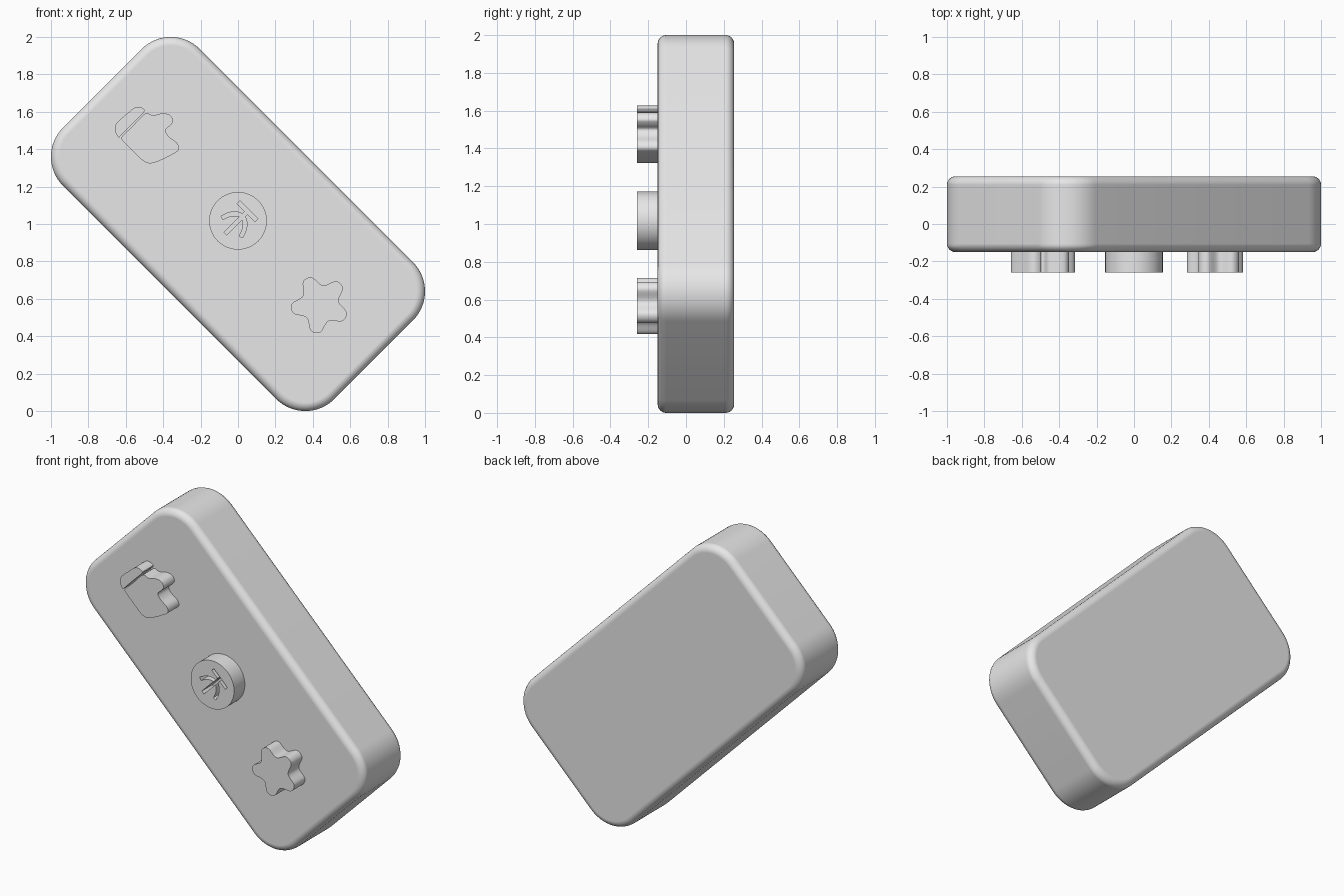
import bpy, bmesh, math
from mathutils import Vector

old = bpy.data.objects.get("Cube")
if old:
    bpy.data.objects.remove(old, do_unlink=True)

grey = bpy.data.materials.new("plain grey")
grey.use_nodes = True
grey.diffuse_color = (0.8, 0.8, 0.8, 1)
grey.node_tree.nodes["Principled BSDF"].inputs["Base Color"].default_value = (0.8, 0.8, 0.8, 1)

S = math.sqrt(0.5)
FRONT, PLATE, BACK = -0.26, -0.15, 0.255   # depths of button faces, body front, body back


def tilt(u, v, centre=(0, 1)):
    """Long axis u / short axis v of the tilted body to (x, z)."""
    return (centre[0] + (u + v) * S, centre[1] + (v - u) * S)


def prism(name, outline, y0, y1):
    """Extrude an (x, z) outline from y0 to y1."""
    bm = bmesh.new()
    face = bm.faces.new([bm.verts.new((x, y0, z)) for x, z in outline])
    ext = bmesh.ops.extrude_face_region(bm, geom=[face])
    bmesh.ops.translate(bm, vec=(0, y1 - y0, 0),
                        verts=[e for e in ext["geom"] if isinstance(e, bmesh.types.BMVert)])
    bmesh.ops.recalc_face_normals(bm, faces=bm.faces)
    mesh = bpy.data.meshes.new(name)
    bm.to_mesh(mesh)
    bm.free()
    mesh.materials.append(grey)
    ob = bpy.data.objects.new(name, mesh)
    bpy.context.collection.objects.link(ob)
    return ob


def activate(ob):
    bpy.ops.object.select_all(action='DESELECT')
    ob.select_set(True)
    bpy.context.view_layer.objects.active = ob


def smooth(ob):
    activate(ob)
    bpy.ops.object.shade_smooth_by_angle(angle=math.radians(35))


def spline(points, closed=True, steps=6):
    """Smooth curve through the points."""
    p = [Vector(q) for q in points]
    if not closed:
        p = [2 * p[0] - p[1]] + p + [2 * p[-1] - p[-2]]
    n = len(p)
    out = []
    for i in (range(n) if closed else range(1, n - 2)):
        a, b, c, d = (p[(i + k) % n] for k in (-1, 0, 1, 2))
        for s in range(steps):
            t = s / steps
            out.append(0.5 * (2 * b + (c - a) * t + (2 * a - 5 * b + 4 * c - d) * t * t
                              + (3 * b - a - 3 * c + d) * t ** 3))
    if not closed:
        out.append(p[-2])
    return out


def stroke(points, width):
    """Outline of a line of constant width."""
    left, right = [], []
    for i, p in enumerate(points):
        d = (points[min(i + 1, len(points) - 1)] - points[max(i - 1, 0)]).normalized()
        n = Vector((-d.y, d.x)) * width / 2
        left.append(p + n)
        right.append(p - n)
    return left + right[::-1]


# Body: tilted slab with round corners and softened rims
A, B, R = 1.026, 0.517, 0.22
outline = []
for k, (su, sv) in enumerate([(1, 1), (-1, 1), (-1, -1), (1, -1)]):
    for s in range(17):
        t = math.radians(90 * k + 90 * s / 16)
        outline.append(tilt(su * (A - R) + R * math.cos(t), sv * (B - R) + R * math.sin(t)))
body = prism("body", outline, PLATE, BACK)
body.data.shade_smooth()
bevel = body.modifiers.new("soft_rim", 'BEVEL')
bevel.width = 0.045
bevel.segments = 6
bevel.limit_method = 'ANGLE'
bevel.angle_limit = math.radians(40)
bevel.harden_normals = True

BASE = PLATE + 0.01   # buttons sink slightly into the body

# Star button
star = []
for k in range(5):
    for off, r in ((-10, 0.150), (10, 0.150), (36, 0.101)):
        t = math.radians(45 + 72 * k + off)
        star.append((0.438 + r * math.cos(t), 0.571 + r * math.sin(t)))
smooth(prism("star_button", spline(star), FRONT, BASE))

# Mitten button: hand with thumb, and a separate cuff
mitten = [(-0.497, 1.590), (-0.455, 1.581), (-0.405, 1.591), (-0.365, 1.583), (-0.347, 1.553),
          (-0.362, 1.527), (-0.388, 1.500), (-0.368, 1.465), (-0.325, 1.432), (-0.317, 1.397),
          (-0.355, 1.370), (-0.415, 1.340), (-0.470, 1.324), (-0.510, 1.340), (-0.565, 1.393),
          (-0.618, 1.447), (-0.620, 1.468), (-0.565, 1.522)]
smooth(prism("mitten_hand", spline(mitten, steps=5), FRONT, BASE))

cuff = [(-0.640, 1.464), (-0.656, 1.495), (-0.654, 1.530), (-0.632, 1.557), (-0.592, 1.591),
        (-0.556, 1.620), (-0.528, 1.626), (-0.502, 1.614), (-0.500, 1.602), (-0.530, 1.571),
        (-0.580, 1.521), (-0.628, 1.471)]
smooth(prism("mitten_cuff", spline(cuff, steps=4), FRONT, BASE))

# Round button with a cut symbol: bar, stem and two curved branches
C = (0, 1.017)
round_button = prism("round_button", [(C[0] + 0.154 * math.cos(math.tau * i / 64),
                                       C[1] + 0.154 * math.sin(math.tau * i / 64))
                                      for i in range(64)], FRONT, BASE)
branch = [(0.004, 0.034), (0.030, 0.022), (0.056, -0.008), (0.072, -0.050)]
strokes = [[Vector((-0.068, 0.072)), Vector((0.068, 0.072))],
           [Vector((0, 0.074)), Vector((0, -0.096))],
           spline(branch, closed=False, steps=4),
           spline([(-u, v) for u, v in branch], closed=False, steps=4)]
for line in strokes:
    cutter = prism("symbol_cutter", [tilt(p.x, p.y, C) for p in stroke(line, 0.021)],
                   FRONT - 0.05, PLATE - 0.002)
    cutter.hide_render = True
    activate(round_button)
    cut = round_button.modifiers.new("symbol_cut", 'BOOLEAN')
    cut.operation = 'DIFFERENCE'
    cut.solver = 'EXACT'
    cut.object = cutter
    bpy.ops.object.modifier_apply(modifier=cut.name)
    bpy.data.objects.remove(cutter, do_unlink=True)
smooth(round_button)
